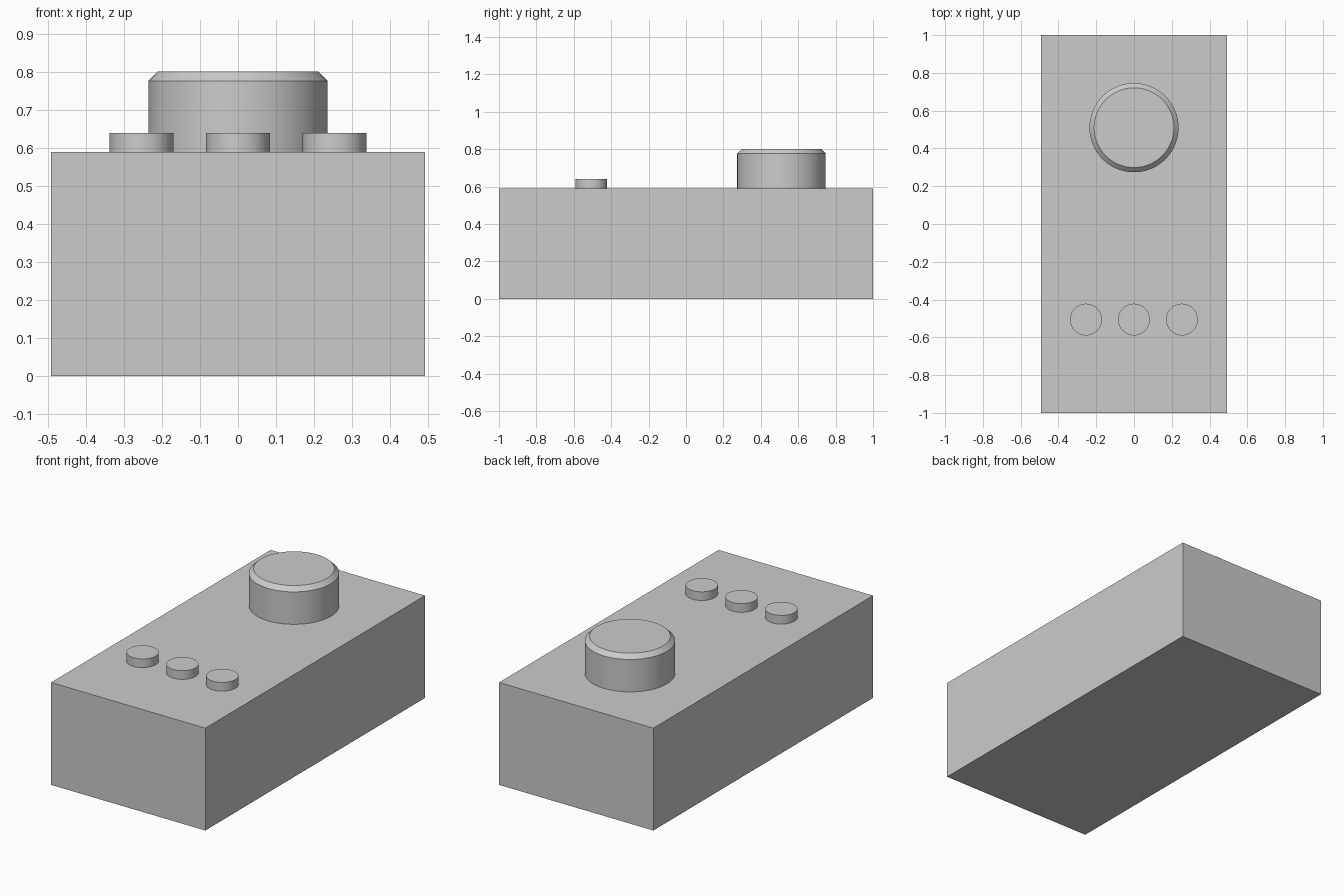
import bpy
import bmesh
from mathutils import Matrix

if "Cube" in bpy.data.objects:
    bpy.data.objects.remove(bpy.data.objects["Cube"], do_unlink=True)

GREY = (0.6, 0.6, 0.6, 1.0)
mat = bpy.data.materials.new("plain_grey")
mat.use_nodes = True
mat.diffuse_color = GREY
mat.node_tree.nodes["Principled BSDF"].inputs["Base Color"].default_value = GREY

TOP = 0.59  # height of the body's upper face


def add_object(name, bm, location):
    mesh = bpy.data.meshes.new(name)
    bm.to_mesh(mesh)
    bm.free()
    mesh.materials.append(mat)
    obj = bpy.data.objects.new(name, mesh)
    obj.location = location
    bpy.context.collection.objects.link(obj)
    return obj


def add_disc(name, x, y, radius, height, chamfer=0.0):
    """Upright cylinder standing on the body, with an optional chamfered top rim."""
    bm = bmesh.new()
    bmesh.ops.create_cone(bm, cap_ends=True, segments=64, radius1=radius,
                          radius2=radius, depth=height,
                          matrix=Matrix.Translation((0, 0, height / 2)))
    if chamfer:
        rim = [e for e in bm.edges if all(v.co.z > height / 2 for v in e.verts)]
        bmesh.ops.bevel(bm, geom=rim, offset=chamfer, segments=1, affect='EDGES')
    obj = add_object(name, bm, (x, y, TOP))
    bpy.ops.object.select_all(action='DESELECT')
    obj.select_set(True)
    bpy.context.view_layer.objects.active = obj
    bpy.ops.object.shade_smooth_by_angle(angle=0.5)


# Body block
body = bmesh.new()
bmesh.ops.create_cube(body, size=1.0, matrix=Matrix.Diagonal((0.984, 2.0, TOP, 1.0)))
add_object("body", body, (0, 0, TOP / 2))

# Large chamfered knob at the back
add_disc("knob", 0, 0.51, 0.236, 0.212, chamfer=0.025)

# Row of three small buttons at the front
for name, x in (("right_button", -0.254), ("middle_button", 0), ("left_button", 0.254)):
    add_disc(name, x, -0.506, 0.084, 0.05)
